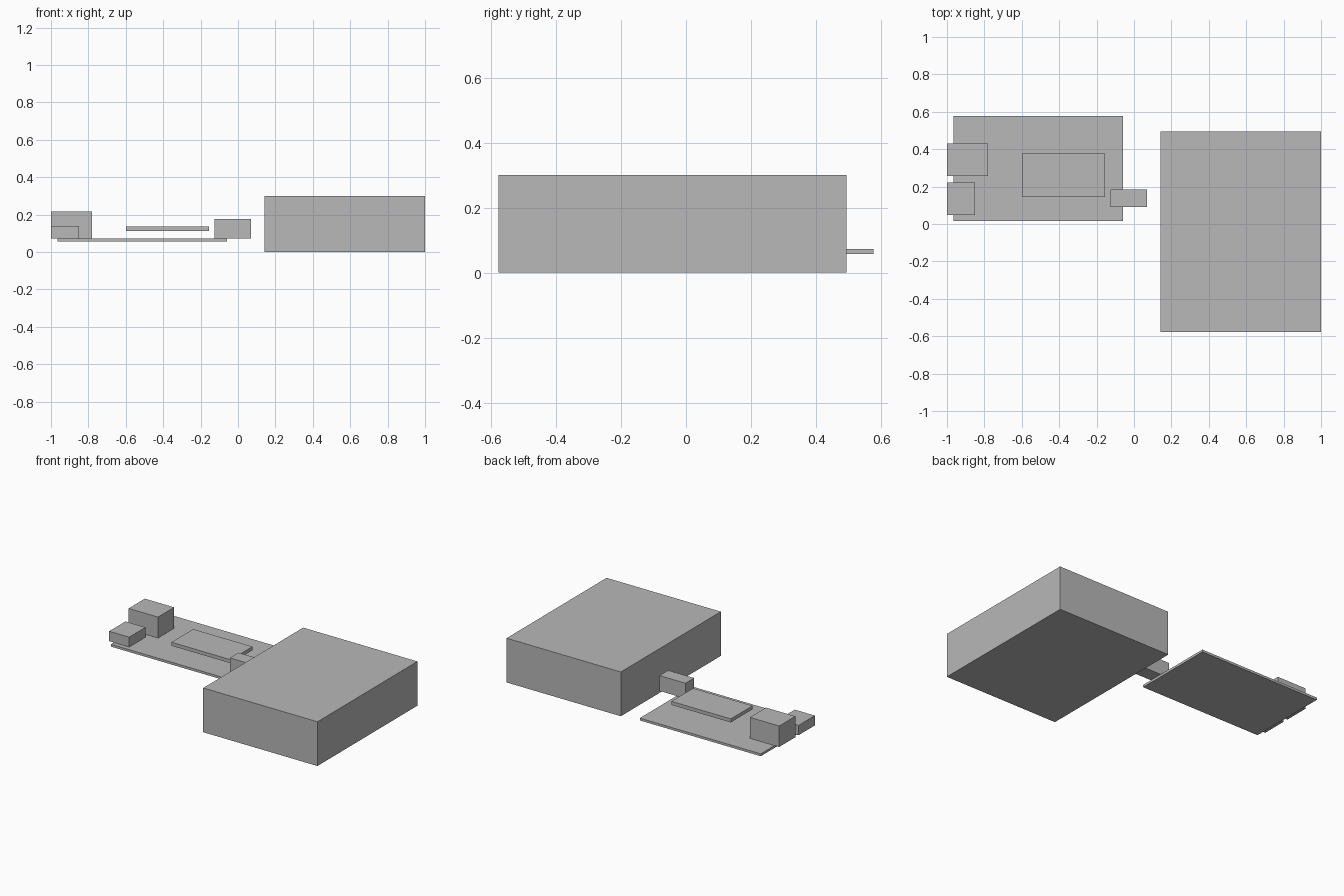
import bpy
import bmesh
from mathutils import Vector

cube = bpy.data.objects.get("Cube")
if cube:
    bpy.data.objects.remove(cube, do_unlink=True)

# One plain grey for every part
grey = bpy.data.materials.new("plain_grey")
grey.use_nodes = True
colour = (0.48, 0.48, 0.48, 1.0)
grey.diffuse_color = colour
grey.node_tree.nodes["Principled BSDF"].inputs["Base Color"].default_value = colour


def box(name, low, high):
    """Flat-shaded box between two opposite corners, origin at its centre."""
    low, high = Vector(low), Vector(high)
    size = high - low
    bm = bmesh.new()
    bmesh.ops.create_cube(bm, size=1.0)
    bmesh.ops.scale(bm, vec=size, verts=bm.verts)
    mesh = bpy.data.meshes.new(name)
    bm.to_mesh(mesh)
    bm.free()
    mesh.materials.append(grey)
    obj = bpy.data.objects.new(name, mesh)
    obj.location = (low + high) / 2
    bpy.context.collection.objects.link(obj)
    return obj


board_top = 0.073

# Large enclosure beside the circuit board
box("battery_case", (0.143, -0.577, 0), (1.0, 0.494, 0.3))

# Thin board, with a plate held just above it
box("circuit_board", (-0.965, 0.017, 0.057), (-0.058, 0.577, board_top))
box("raised_plate", (-0.6, 0.144, 0.112), (-0.155, 0.377, 0.136))

# Connectors overhanging the board's ends
box("large_socket", (-1.0, 0.257, board_top), (-0.78, 0.43, 0.215))
box("small_socket", (-1.0, 0.048, board_top), (-0.85, 0.222, 0.14))
box("side_plug", (-0.125, 0.091, board_top), (0.07, 0.184, 0.177))
